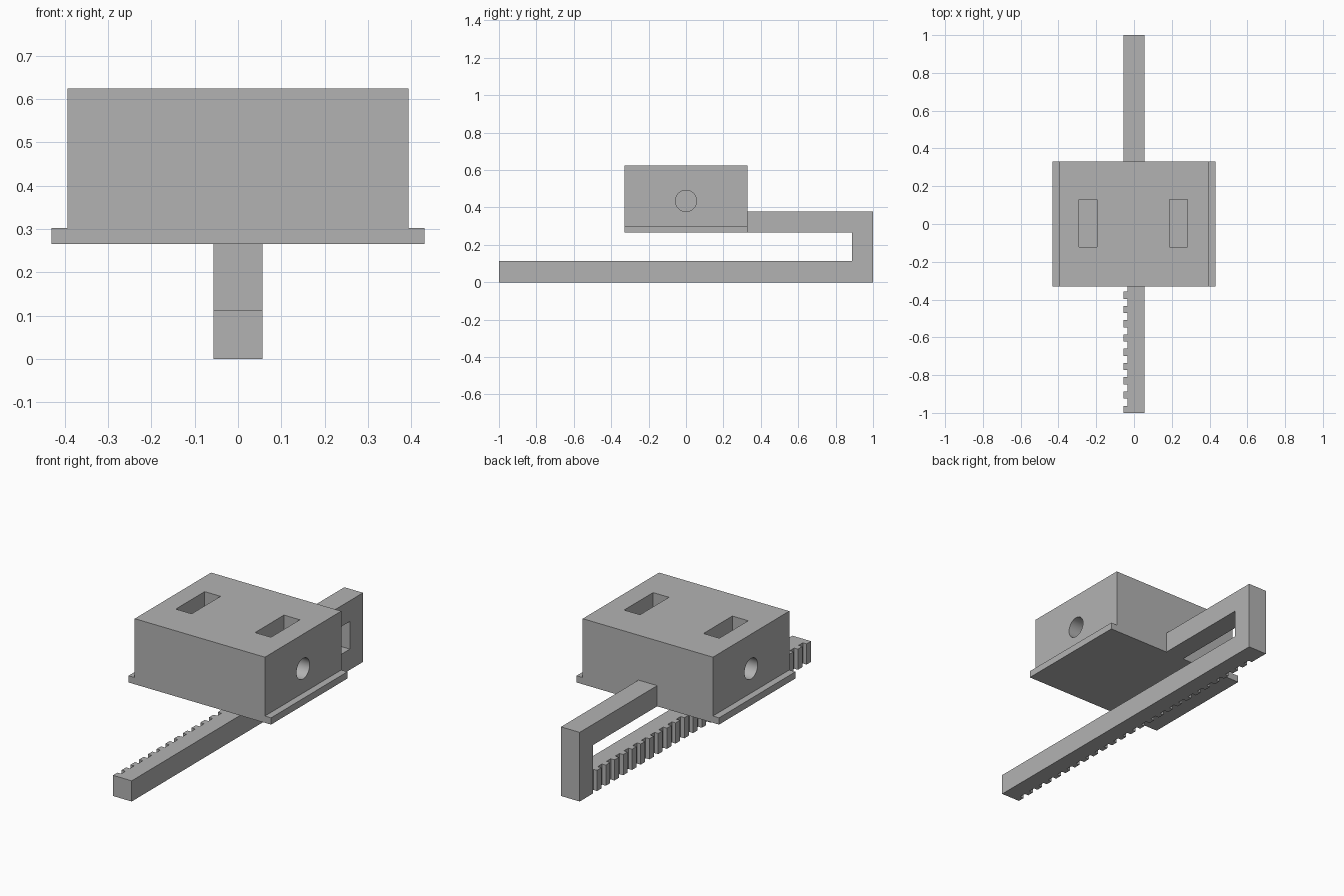
import bpy, bmesh, math
from mathutils import Matrix, Vector

cube = bpy.data.objects.get("Cube")
if cube:
    bpy.data.objects.remove(cube)

grey = bpy.data.materials.new("plain grey")
grey.use_nodes = True
grey.diffuse_color = (0.45, 0.45, 0.45, 1)
grey.node_tree.nodes["Principled BSDF"].inputs["Base Color"].default_value = (0.45, 0.45, 0.45, 1)


def finish(name, bm):
    bmesh.ops.recalc_face_normals(bm, faces=bm.faces)
    mesh = bpy.data.meshes.new(name)
    bm.to_mesh(mesh)
    bm.free()
    mesh.materials.append(grey)
    obj = bpy.data.objects.new(name, mesh)
    bpy.context.collection.objects.link(obj)
    return obj


def extrude(name, points, direction):
    """Closed 3D outline pushed along a direction."""
    bm = bmesh.new()
    face = bm.faces.new([bm.verts.new(p) for p in points])
    new = bmesh.ops.extrude_face_region(bm, geom=[face])["geom"]
    verts = [v for v in new if isinstance(v, bmesh.types.BMVert)]
    bmesh.ops.translate(bm, verts=verts, vec=Vector(direction))
    return finish(name, bm)


def carve(target, cutter):
    cutter.hide_render = True
    mod = target.modifiers.new("cut", "BOOLEAN")
    mod.operation = "DIFFERENCE"
    mod.solver = "EXACT"
    mod.object = cutter
    bpy.context.view_layer.objects.active = target
    bpy.ops.object.modifier_apply(modifier=mod.name)
    bpy.data.objects.remove(cutter)


half = 0.0566            # half thickness of the bar
bar = 2 * half
base, top = 0.265, 0.624
wide, flange = 0.394, 0.431
depth = 0.33

# Housing with a thin flange along each side
right = [(flange, base), (flange, 0.302), (wide, 0.302), (wide, top)]
outline = right + [(-x, z) for x, z in reversed(right)]
housing = extrude("housing", [(x, -depth, z) for x, z in outline], (0, 2 * depth, 0))

# Slots in the top and round sockets in the sides
for side in (-1, 1):
    bm = bmesh.new()
    place = Matrix.Translation((side * 0.24 - 0.004, 0.004, top))
    bmesh.ops.create_cube(bm, size=1, matrix=place @ Matrix.Diagonal((0.096, 0.25, 0.3, 1)))
    carve(housing, finish("slot_cutter", bm))

    bm = bmesh.new()
    place = Matrix.Translation((side * wide, 0, 0.435)) @ Matrix.Rotation(math.pi / 2, 4, "Y")
    bmesh.ops.create_cone(bm, cap_ends=True, segments=48, radius1=half, radius2=half,
                          depth=0.19, matrix=place)
    carve(housing, finish("socket_cutter", bm))

# Toothed rack under the housing, teeth on the right side
count, pitch, cut = 25, 0.0755, 0.0226
rack_points = [(half, 1 - bar), (half, -1)]
for i in range(count):
    y = -1 + i * pitch
    mid = y + pitch / 2
    rack_points += [(-half, y), (-half, mid), (cut - half, mid), (cut - half, y + pitch)]
rack_points[-1] = (cut - half, 1 - bar)
extrude("rack", [(x, y, 0) for x, y in rack_points], (0, 0, bar))

# Rear post and the arm that joins it to the housing
arm_top = base + bar
bracket = [(1 - bar, 0), (1, 0), (1, arm_top), (depth, arm_top), (depth, base), (1 - bar, base)]
extrude("rear_bracket", [(-half, y, z) for y, z in bracket], (bar, 0, 0))

# Smooth the round sockets, keep the edges sharp
bpy.ops.object.select_all(action="DESELECT")
housing.select_set(True)
bpy.context.view_layer.objects.active = housing
bpy.ops.object.shade_smooth_by_angle(angle=math.radians(30))
